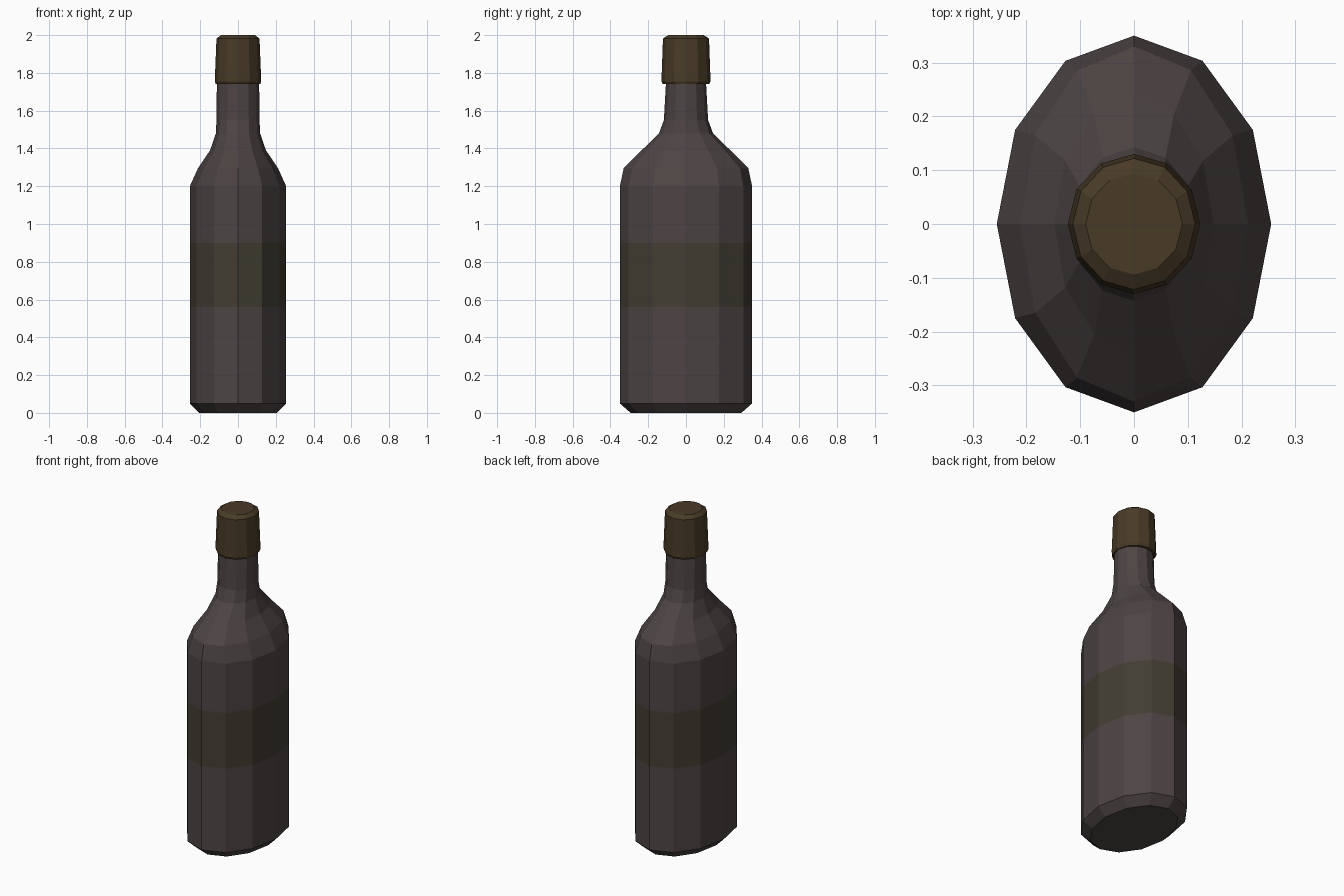
import bpy, bmesh, math

if "Cube" in bpy.data.objects:
    bpy.data.objects.remove(bpy.data.objects["Cube"])

SIDES = 12


def material(name, rgb):
    m = bpy.data.materials.new(name)
    m.diffuse_color = (*rgb, 1)
    m.use_nodes = True
    m.node_tree.nodes["Principled BSDF"].inputs["Base Color"].default_value = m.diffuse_color
    return m


glass = material("dark_glass", (0.075, 0.058, 0.058))
paper = material("label_paper", (0.055, 0.047, 0.033))
foil = material("cap_brown", (0.065, 0.042, 0.02))


def loft(name, rings, mats, band=None):
    """Oval rings (x radius, y radius, z) joined by flat faces; band = ring index using mats[1]."""
    bm = bmesh.new()
    loops = []
    for rx, ry, z in rings:
        angles = [2 * math.pi * i / SIDES for i in range(SIDES)]
        loops.append([bm.verts.new((rx * math.cos(a), ry * math.sin(a), z)) for a in angles])
    for k, (lo, hi) in enumerate(zip(loops, loops[1:])):
        for i in range(SIDES):
            j = (i + 1) % SIDES
            f = bm.faces.new((lo[i], lo[j], hi[j], hi[i]))
            f.material_index = 1 if k == band else 0
    bm.faces.new(loops[0][::-1])
    bm.faces.new(loops[-1])
    me = bpy.data.meshes.new(name)
    bm.to_mesh(me)
    bm.free()
    for m in mats:
        me.materials.append(m)
    ob = bpy.data.objects.new(name, me)
    bpy.context.collection.objects.link(ob)
    return ob


# Bottle body: chamfered base, straight wall with label band, shoulder, neck
loft("bottle_body", [
    (0.205, 0.293, 0.0),
    (0.255, 0.35, 0.05),
    (0.255, 0.35, 0.56),
    (0.255, 0.35, 0.90),
    (0.255, 0.35, 1.20),
    (0.212, 0.33, 1.295),
    (0.148, 0.235, 1.39),
    (0.117, 0.143, 1.48),
    (0.114, 0.117, 1.55),
    (0.112, 0.106, 1.75),
], [glass, paper], band=2)

# Cap: small lip, tapered wall, bevelled top
loft("bottle_cap", [
    (0.117, 0.122, 1.74),
    (0.123, 0.13, 1.755),
    (0.114, 0.122, 1.982),
    (0.09, 0.094, 2.0),
], [foil])
